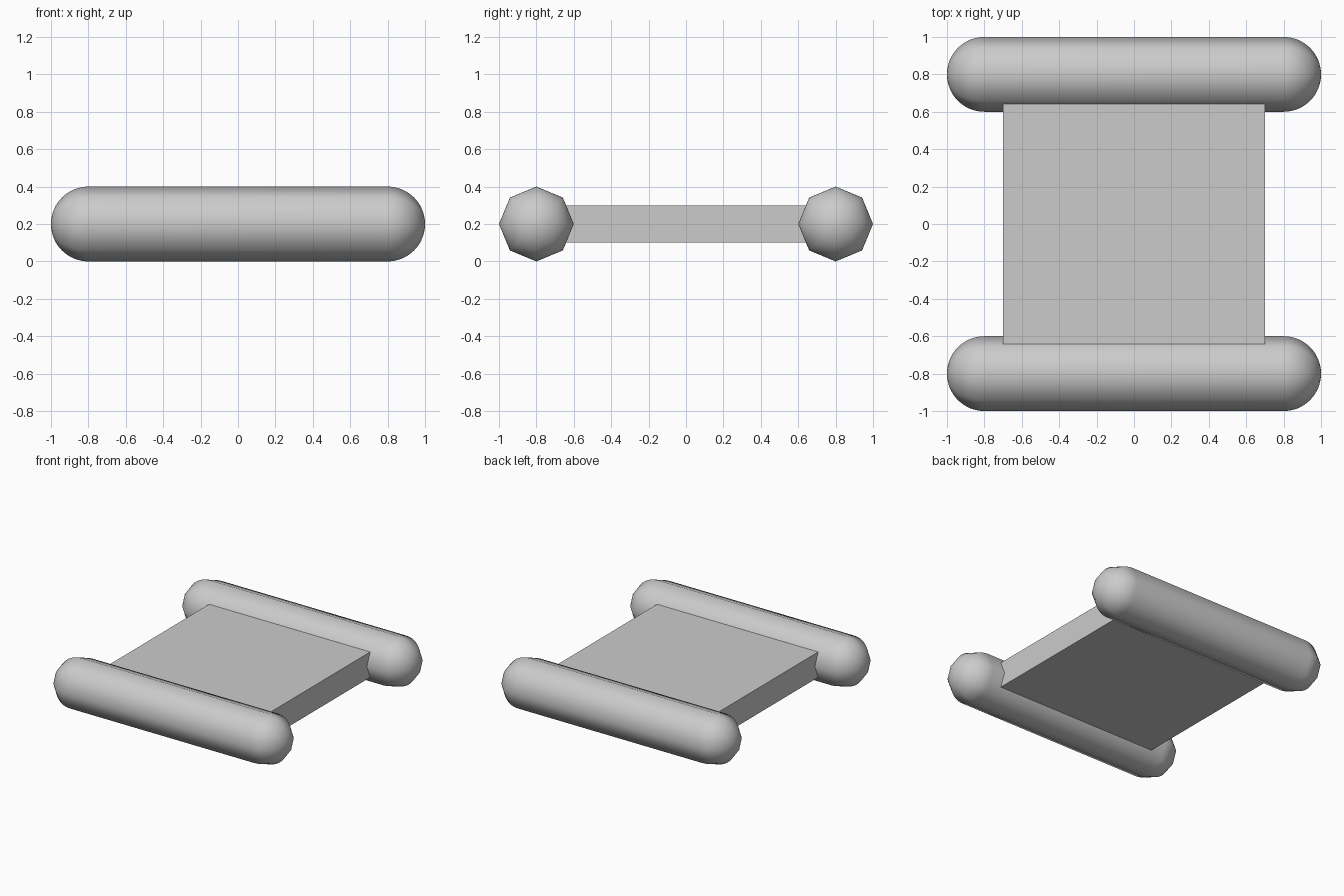
import bpy, bmesh
from math import sin, cos, pi

if "Cube" in bpy.data.objects:
    bpy.data.objects.remove(bpy.data.objects["Cube"])

RADIUS, HALF, SIDES, RINGS = 0.2, 0.8, 8, 16


def finish(name, bm, smooth):
    bmesh.ops.recalc_face_normals(bm, faces=bm.faces)
    for f in bm.faces:
        f.smooth = smooth
    mesh = bpy.data.meshes.new(name)
    bm.to_mesh(mesh)
    bm.free()
    obj = bpy.data.objects.new(name, mesh)
    bpy.context.collection.objects.link(obj)
    return obj


def capsule(name, y):
    # quarter-round ends joined by a straight run, spun around the x axis
    arc = [(HALF + RADIUS * cos(i * pi / 2 / RINGS), RADIUS * sin(i * pi / 2 / RINGS))
           for i in range(RINGS + 1)]
    profile = arc + [(-x, r) for x, r in reversed(arc)]
    bm = bmesh.new()
    verts = [bm.verts.new((x, 0, r)) for x, r in profile]
    edges = [bm.edges.new(pair) for pair in zip(verts, verts[1:])]
    bmesh.ops.spin(bm, geom=verts + edges, cent=(0, 0, 0), axis=(1, 0, 0),
                   angle=2 * pi, steps=SIDES, use_merge=False)
    bmesh.ops.remove_doubles(bm, verts=bm.verts, dist=1e-4)
    finish(name, bm, True).location = (0, y, RADIUS)


# eight-sided rounded tubes along the front and back
capsule("front_tube", -0.8)
capsule("back_tube", 0.8)

# flat slab between the tubes, ends buried inside them
bm = bmesh.new()
bmesh.ops.create_cube(bm, size=1)
bmesh.ops.scale(bm, vec=(1.4, 1.4, 0.2), verts=bm.verts)
finish("deck_slab", bm, False).location = (0, 0, 0.2)
